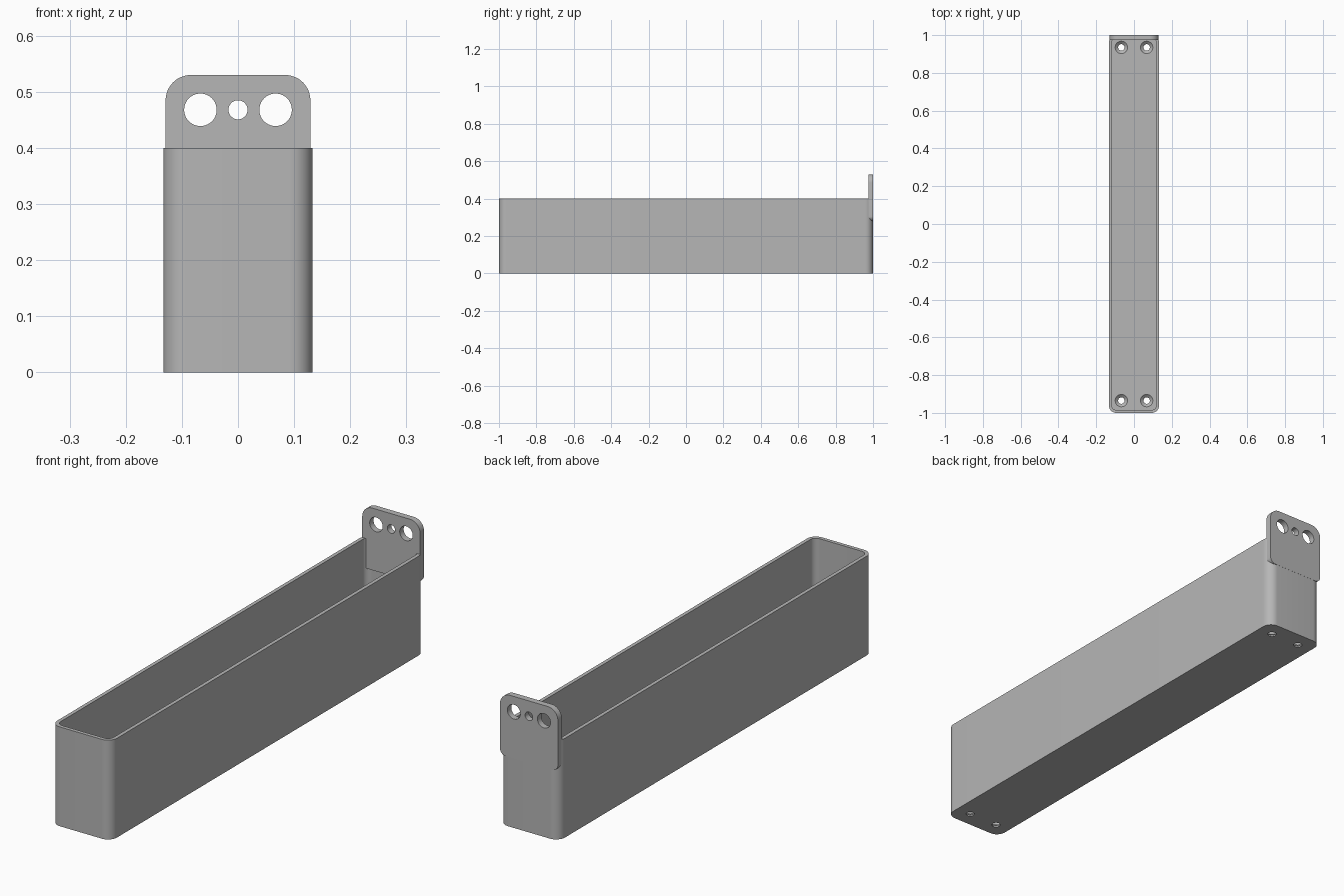
import bpy, bmesh, math
from mathutils import Matrix

cube = bpy.data.objects.get("Cube")
if cube:
    bpy.data.objects.remove(cube, do_unlink=True)

grey = bpy.data.materials.new("plain grey")
grey.use_nodes = True
colour = (0.47, 0.47, 0.47, 1)
grey.diffuse_color = colour
grey.node_tree.nodes["Principled BSDF"].inputs["Base Color"].default_value = colour


def finish(name, bm):
    bmesh.ops.recalc_face_normals(bm, faces=bm.faces)
    mesh = bpy.data.meshes.new(name)
    bm.to_mesh(mesh)
    bm.free()
    mesh.materials.append(grey)
    obj = bpy.data.objects.new(name, mesh)
    bpy.context.collection.objects.link(obj)
    return obj


def rounded_prism(name, x, lo, hi, depth, r_lo, r_hi, start, upright=False):
    """Rounded rectangle, extruded along z, or along y when upright."""
    bm = bmesh.new()
    corners = [(x, hi, r_hi, 0), (-x, hi, r_hi, 90), (-x, lo, r_lo, 180), (x, lo, r_lo, 270)]
    verts = []
    for cx, cy, r, turn in corners:
        ox = cx - math.copysign(r, cx)
        oy = cy - r if cy == hi else cy + r
        for i in range(13):
            a = math.radians(turn + 7.5 * i)
            u, v = ox + r * math.cos(a), oy + r * math.sin(a)
            verts.append(bm.verts.new((u, start, v) if upright else (u, v, start)))
    face = bm.faces.new(verts)
    side = bmesh.ops.extrude_face_region(bm, geom=[face])["geom"]
    moved = [v for v in side if isinstance(v, bmesh.types.BMVert)]
    bmesh.ops.translate(bm, verts=moved, vec=(0, depth, 0) if upright else (0, 0, depth))
    return finish(name, bm)


def cone(name, centre, r1, r2, depth, along_y=False):
    bm = bmesh.new()
    turn = Matrix.Rotation(math.pi / 2, 4, "X") if along_y else Matrix()
    bmesh.ops.create_cone(bm, cap_ends=True, segments=40, radius1=r1, radius2=r2,
                          depth=depth, matrix=Matrix.Translation(centre) @ turn)
    return finish(name, bm)


def combine(target, other, operation):
    mod = target.modifiers.new("combine", "BOOLEAN")
    mod.operation, mod.object, mod.solver = operation, other, "EXACT"
    bpy.context.view_layer.objects.active = target
    bpy.ops.object.modifier_apply(modifier=mod.name)
    bpy.data.objects.remove(other, do_unlink=True)


# Long open tray with rounded upright corners
WALL, FLOOR, TOP = 0.015, 0.02, 0.4
tray = rounded_prism("tray", 0.133, -1, 0.9995, TOP, 0.04, 0.04, 0)
cavity = rounded_prism("cavity", 0.133 - WALL, -1 + WALL, 1 - WALL, TOP, 0.025, 0.025, FLOOR)
combine(tray, cavity, "DIFFERENCE")

# Countersunk screw holes near the floor corners
for sx in (-1, 1):
    for sy in (-1, 1):
        x, y = 0.067 * sx, 0.935 * sy
        combine(tray, cone("shaft", (x, y, 0), 0.017, 0.017, 0.1), "DIFFERENCE")
        combine(tray, cone("countersink", (x, y, FLOOR - 0.0065), 0.017, 0.034, 0.015), "DIFFERENCE")

# Hanging tab at the back with three holes
tab = rounded_prism("hanging_tab", 0.129, 0.28, 0.53, 0.025, 0.025, 0.045, 0.975, upright=True)
for x, r in ((-0.067, 0.029), (0, 0.017), (0.067, 0.029)):
    combine(tab, cone("tab_hole", (x, 0.98, 0.468), r, r, 0.2, True), "DIFFERENCE")

# Smooth the rounded corners, keep the edges crisp
for obj in (tray, tab):
    bpy.ops.object.select_all(action="DESELECT")
    obj.select_set(True)
    bpy.context.view_layer.objects.active = obj
    bpy.ops.object.shade_smooth_by_angle(angle=math.radians(30))
